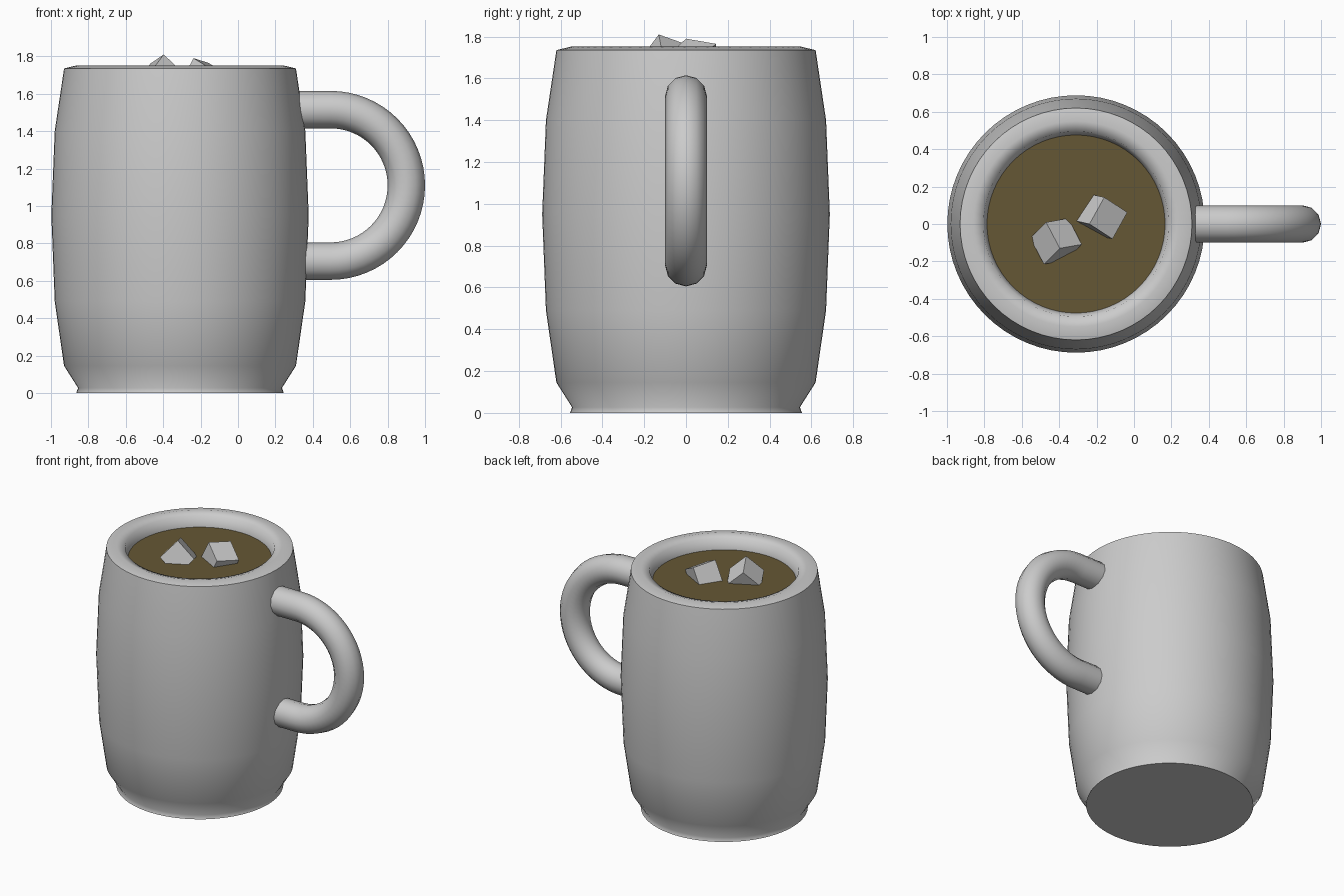
import bpy, bmesh, math
from mathutils import Vector

if "Cube" in bpy.data.objects:
    bpy.data.objects.remove(bpy.data.objects["Cube"])

CX = -0.31  # mug axis


def make_object(name, bm, angle=None, color=None):
    bmesh.ops.recalc_face_normals(bm, faces=bm.faces[:])
    mesh = bpy.data.meshes.new(name)
    bm.to_mesh(mesh)
    bm.free()
    obj = bpy.data.objects.new(name, mesh)
    bpy.context.collection.objects.link(obj)
    if angle:
        bpy.ops.object.select_all(action='DESELECT')
        obj.select_set(True)
        bpy.context.view_layer.objects.active = obj
        bpy.ops.object.shade_smooth_by_angle(angle=math.radians(angle))
    if color:
        mat = bpy.data.materials.new(name)
        mat.diffuse_color = color
        mat.use_nodes = True
        mat.node_tree.nodes["Principled BSDF"].inputs["Base Color"].default_value = mat.diffuse_color
        mesh.materials.append(mat)
    return obj


def skin(bm, rings):
    # joins consecutive closed rings with quads and caps both ends
    loops = [[bm.verts.new(p) for p in ring] for ring in rings]
    n = len(loops[0])
    for a, b in zip(loops, loops[1:]):
        for i in range(n):
            j = (i + 1) % n
            bm.faces.new((a[i], a[j], b[j], b[i]))
    bm.faces.new(loops[0])
    bm.faces.new(loops[-1])


def circle(r, z, n=64):
    return [(CX + r * math.cos(math.tau * i / n), r * math.sin(math.tau * i / n), z)
            for i in range(n)]


# Barrel-shaped mug with foot, rounded rim and inner cavity
profile = [(0.555, 0), (0.545, 0.027), (0.62, 0.145), (0.67, 0.49), (0.688, 0.95),
           (0.67, 1.40), (0.62, 1.735), (0.55, 1.752), (0.495, 1.735),
           (0.475, 1.65), (0.475, 0.25), (0.42, 0.15)]
bm = bmesh.new()
skin(bm, [circle(r, z) for r, z in profile])
make_object("mug_body", bm, 65)

# Drink surface
bm = bmesh.new()
bm.faces.new([bm.verts.new(p) for p in circle(0.476, 1.66)])
make_object("drink", bm, color=(0.13, 0.095, 0.035, 1))

# Handle: 12-sided tube along a straight - half circle - straight path
HX, HZ, R, T = 0.495, 1.11, 0.405, 0.1
arc = [math.pi / 2 - math.pi * i / 32 for i in range(33)]
path = [(0.27, HZ + R, math.pi / 2)]
path += [(HX + R * math.cos(a), HZ + R * math.sin(a), a) for a in arc]
path += [(0.27, HZ - R, -math.pi / 2)]
bm = bmesh.new()
skin(bm, [[(x + T * math.cos(t) * math.cos(a), T * math.sin(t), z + T * math.cos(t) * math.sin(a))
           for t in (math.tau * k / 12 for k in range(12))] for x, z, a in path])
make_object("handle", bm, 50)


# Floating ice cubes, each from its highest corner and two edge directions
def ice_cube(name, corner, u, v, size=0.165):
    o = Vector(corner)
    u, v = Vector(u).normalized(), Vector(v).normalized()
    w = u.cross(v).normalized()
    if w.z > 0:
        w = -w
    u, v, w = u * size, v * size, w * size
    bm = bmesh.new()
    skin(bm, [[o, o + u, o + u + v, o + v], [o + w, o + u + w, o + u + v + w, o + v + w]])
    make_object(name, bm)


ice_cube("ice_cube_left", (-0.397, -0.13, 1.81), (0.118, 0.021, -0.113), (-0.085, -0.085, -0.113))
ice_cube("ice_cube_right", (-0.238, 0.0, 1.79), (0.08, 0.144, -0.025), (0.123, -0.08, -0.075))
